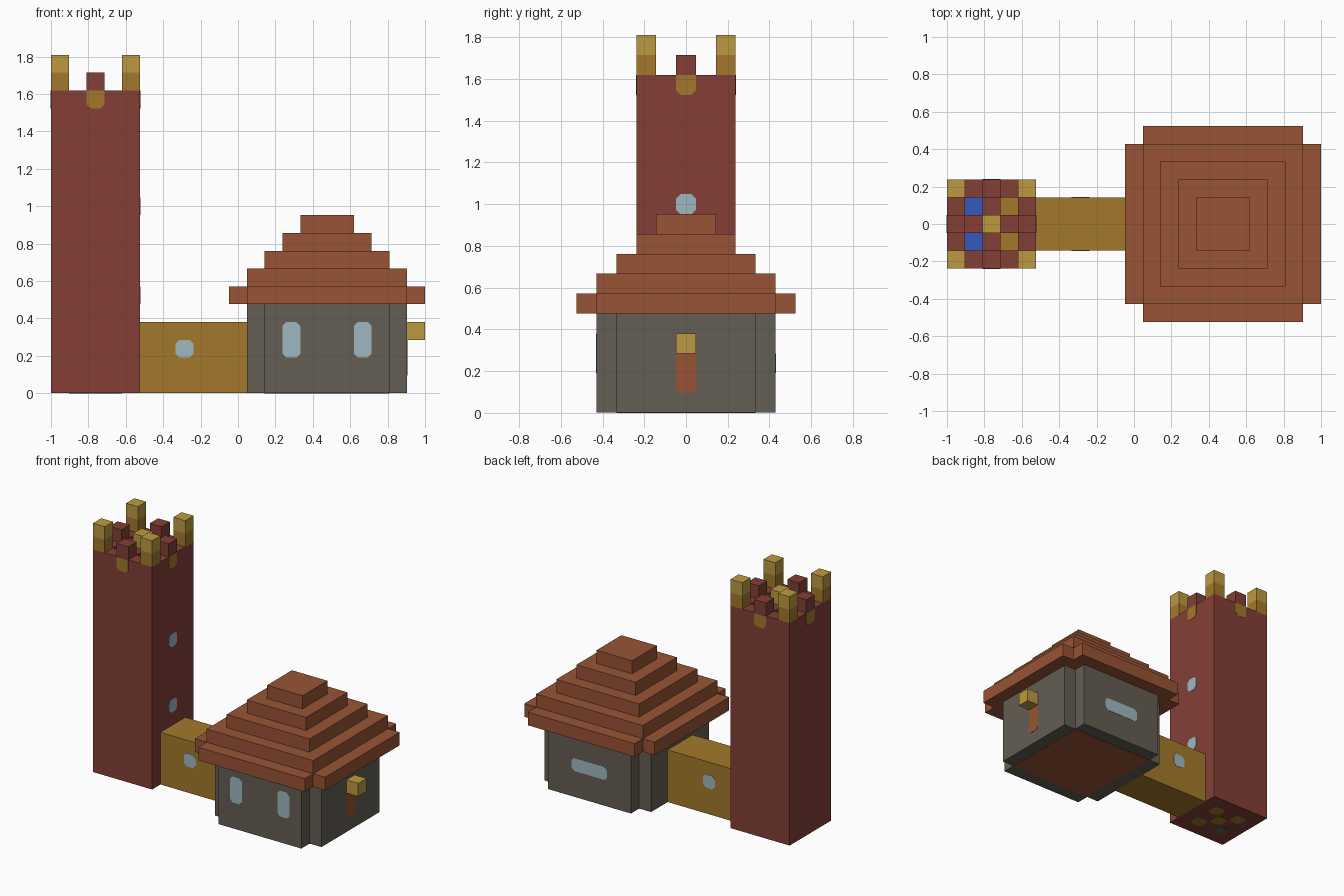
import bpy, bmesh
from mathutils import Matrix, Vector

U = 2 / 21          # size of one block
BASE = 0.002        # solids start just above the ground, floor plates touch it
THIN = 0.002        # how far painted plates stand out

cube = bpy.data.objects.get("Cube")
if cube:
    bpy.data.objects.remove(cube, do_unlink=True)


def material(name, hex_code):
    srgb = [int(hex_code[i:i + 2], 16) / 255 for i in range(0, 6, 2)]
    col = [c / 12.92 if c < 0.04 else ((c + 0.055) / 1.055) ** 2.4 for c in srgb] + [1]
    m = bpy.data.materials.new(name)
    m.use_nodes = True
    m.diffuse_color = col
    m.node_tree.nodes["Principled BSDF"].inputs["Base Color"].default_value = col
    return m


RED = material("dark red brick", "843f36")
ROOF = material("roof brown", "985434")
GOLD = material("ochre", "a4792b")
PALE = material("pale gold", "bc9a40")
STONE = material("grey stone", "645e53")
GLASS = material("window glass", "9fb8c0")
BLUE = material("blue", "345abb")


def finish(bm, name, mats, matrix=None):
    bmesh.ops.recalc_face_normals(bm, faces=bm.faces[:])
    mesh = bpy.data.meshes.new(name)
    bm.to_mesh(mesh)
    bm.free()
    for m in mats:
        mesh.materials.append(m)
    obj = bpy.data.objects.new(name, mesh)
    if matrix:
        obj.matrix_world = matrix
    bpy.context.collection.objects.link(obj)
    return obj


def prism(name, outline, z0, z1, mat, matrix=None):
    bm = bmesh.new()
    face = bm.faces.new([bm.verts.new((x, y, z0)) for x, y in outline])
    new = bmesh.ops.extrude_face_region(bm, geom=[face], use_keep_orig=True)["geom"]
    bmesh.ops.translate(bm, vec=(0, 0, z1 - z0),
                        verts=[g for g in new if isinstance(g, bmesh.types.BMVert)])
    return finish(bm, name, mats=[mat], matrix=matrix)


def rect(cx, w, d):
    return [(cx + sx * w / 2, sy * d / 2) for sx, sy in ((-1, -1), (1, -1), (1, 1), (-1, 1))]


def notched(cx, w, notch):
    """Square outline with a square notch out of every corner."""
    a, b = w / 2, w / 2 - notch
    quarter = [(a, -b), (a, b), (b, b)]
    pts = []
    for _ in range(4):
        pts += quarter
        quarter = [(-y, x) for x, y in quarter]
    return [(cx + x, y) for x, y in pts]


def plate(name, centre, normal, w, h, mat, top_cut=True, up=(0, 0, 1)):
    """Thin painted panel with clipped corners, lying on a wall."""
    c, a, b = U * 0.22, w / 2, h / 2
    pts = [(-a, -b + c), (-a + c, -b), (a - c, -b), (a, -b + c)]
    if top_cut:
        pts += [(a, b - c), (a - c, b), (-a + c, b), (-a, b - c)]
    else:
        pts += [(a, b), (-a, b)]
    n, v = Vector(normal), Vector(up)
    mat4 = Matrix((v.cross(n), v, n)).transposed().to_4x4()
    mat4.translation = centre
    prism(name, pts, -THIN, THIN, mat, mat4)


# --- Tower: grid top with raised and sunken cells, walls dropped from its rim
TX = -1 + 2.5 * U
TOP = 17 * U
bm = bmesh.new()
bmesh.ops.create_grid(bm, x_segments=5, y_segments=5, size=2.5 * U,
                      matrix=Matrix.Translation((TX, 0, TOP)))
cells = {}
for f in bm.faces:
    p = f.calc_center_median()
    cells[round((p.x - TX) / U), round(p.y / U)] = f
rim = [e for e in bm.edges if e.is_boundary]
low = bmesh.ops.extrude_edge_only(bm, edges=rim)["geom"]
for v in low:
    if isinstance(v, bmesh.types.BMVert):
        v.co.z = BASE
bmesh.ops.contextual_create(bm, geom=[e for e in low if isinstance(e, bmesh.types.BMEdge)])


def push(face, height, index):
    """Extrude one cell; sides take the colour index, the new cap is returned."""
    face.material_index = index
    cap = bmesh.ops.extrude_discrete_faces(bm, faces=[face])["faces"][0]
    bmesh.ops.translate(bm, verts=cap.verts[:], vec=(0, 0, height))
    return cap


red, gold, pale, blue = range(4)
for (i, j), f in cells.items():
    if abs(i) == 2 and abs(j) == 2:                 # corner turrets
        push(push(f, U, gold), U, pale)
    elif abs(i) + abs(j) == 2 and i * j == 0:       # middle battlements
        push(f, U, red)
    elif abs(i) == 1 and abs(j) == 1:               # sunken shafts
        push(f, -U, red).material_index = blue if i < 0 else gold
    elif i == 0 and j == 0:                         # central block
        push(f, U, pale)
# turret sides: pale above, ochre below
for f in bm.faces:
    p = f.calc_center_median()
    if p.z > TOP + 1.2 * U:
        f.material_index = pale
finish(bm, "tower", [RED, GOLD, PALE, BLUE])

# Ochre patches under the battlements
for side, (nx, ny) in {"right": (1, 0), "left": (-1, 0), "back": (0, 1), "front": (0, -1)}.items():
    plate("tower_patch_" + side, (TX + nx * 2.5 * U, ny * 2.5 * U, TOP - U / 2),
          (nx, ny, 0), U, U, GOLD, top_cut=False)
for k, level in enumerate((5.5, 10.5)):
    plate(f"tower_window_{k}", (TX + 2.5 * U, 0, level * U), (1, 0, 0), U, U, GLASS)

# Spots on the tower underside
for i, j in ((0, 0), (1, 1), (1, -1), (-1, 1), (-1, -1)):
    plate("tower_floor_spot", (TX + i * U, j * U, THIN), (0, 0, -1), U, U,
          STONE if (i, j) == (-1, -1) else GOLD, up=(0, 1, 0))

# --- Passage between tower and house
PX = -1 + 8 * U
prism("passage", rect(PX, 6 * U, 3 * U), BASE, 4 * U, GOLD)
for s, side in ((-1, "front"), (1, "back")):
    plate("passage_window_" + side, (PX - U / 2, s * 1.5 * U, 2.5 * U), (0, s, 0), U, U, GLASS)

# --- House
HX = -1 + 15.5 * U
prism("house_walls", notched(HX, 9 * U, U), BASE, 5 * U, STONE)
prism("house_floor", rect(HX, 7 * U, 7 * U), 0, 2 * BASE, ROOF)
for s in (-1, 1):
    plate("house_front_window", (HX + s * 2 * U, -4.5 * U, 3 * U), (0, -1, 0), U, 2 * U, GLASS)
plate("house_back_window", (HX, 4.5 * U, 2.5 * U), (0, 1, 0), 3 * U, U, GLASS)
plate("house_door", (HX + 4.5 * U, 0, 2 * U), (1, 0, 0), U, 2 * U, ROOF, top_cut=False)
prism("door_lantern", rect(HX + 5 * U, U, U), 3 * U, 4 * U, PALE)

# --- Stepped roof
prism("roof_eaves", notched(HX, 11 * U, U), 5 * U, 6 * U, ROOF)
for k, width in enumerate((9, 7, 5, 3)):
    prism(f"roof_step_{k}", rect(HX, width * U, width * U), (6 + k) * U, (7 + k) * U, ROOF)
